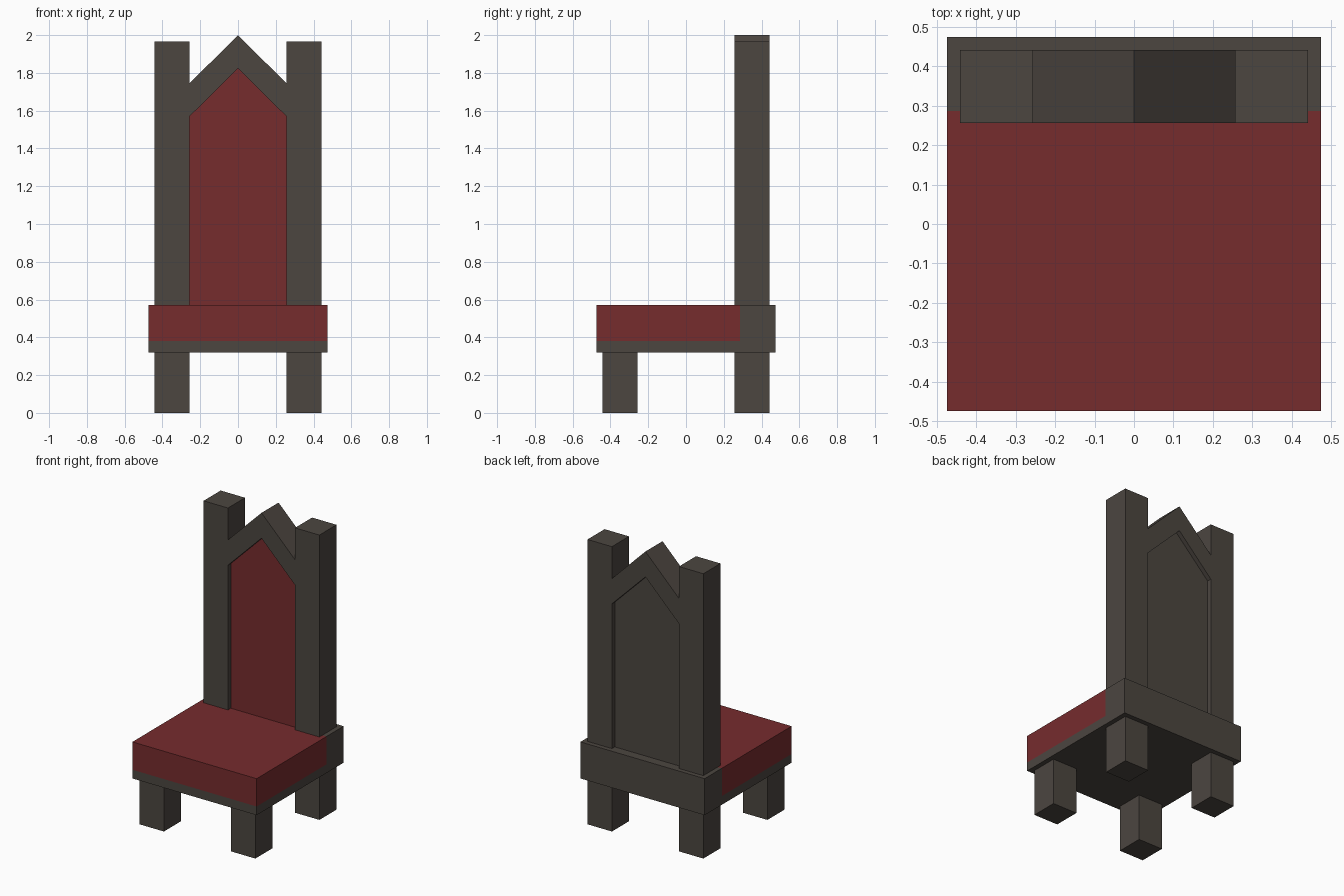
import bpy
import bmesh

cube = bpy.data.objects.get("Cube")
if cube:
    bpy.data.objects.remove(cube, do_unlink=True)


def material(name, rgb):
    mat = bpy.data.materials.new(name)
    mat.use_nodes = True
    mat.diffuse_color = (*rgb, 1)
    mat.node_tree.nodes["Principled BSDF"].inputs["Base Color"].default_value = (*rgb, 1)
    return mat


WOOD = material("dark wood", (0.072, 0.061, 0.051))
CLOTH = material("red cloth", (0.181, 0.025, 0.027))


def finish(bm, name):
    bmesh.ops.recalc_face_normals(bm, faces=bm.faces)
    mesh = bpy.data.meshes.new(name)
    bm.to_mesh(mesh)
    bm.free()
    mesh.materials.append(WOOD)
    mesh.materials.append(CLOTH)
    obj = bpy.data.objects.new(name, mesh)
    bpy.context.collection.objects.link(obj)
    return obj


def box(low, high):
    bm = bmesh.new()
    bmesh.ops.create_cube(bm, size=1)
    for v in bm.verts:
        for i in range(3):
            v.co[i] = high[i] if v.co[i] > 0 else low[i]
    return bm


def slab(outline, front, back):
    """Extrude an (x, z) outline from front to back along y."""
    bm = bmesh.new()
    face = bm.faces.new([bm.verts.new((x, front, z)) for x, z in outline])
    moved = bmesh.ops.extrude_face_region(bm, geom=[face], use_keep_orig=True)["geom"]
    for v in moved:
        if isinstance(v, bmesh.types.BMVert):
            v.co.y = back
    return bm


INNER, OUTER, EDGE = 0.256, 0.442, 0.474
SEAT_LOW, SEAT_TOP, POST_TOP = 0.32, 0.572, 1.965
CLOTH_LOW, CLOTH_BACK = 0.38, 0.287

# Legs and back posts
for side, sx in (("right", -1), ("left", 1)):
    x0, x1 = sorted((sx * INNER, sx * OUTER))
    for end, sy in (("front", -1), ("back", 1)):
        y0, y1 = sorted((sy * INNER, sy * OUTER))
        finish(box((x0, y0, 0), (x1, y1, SEAT_LOW)), f"{end}_{side}_leg")
    finish(box((x0, INNER, SEAT_TOP), (x1, OUTER, POST_TOP)), f"{side}_back_post")

# Seat, cut so that the cloth covers the upper front portion
seat = box((-EDGE, -EDGE, SEAT_LOW), (EDGE, EDGE, SEAT_TOP))
for point, normal in (((0, 0, CLOTH_LOW), (0, 0, 1)), ((0, CLOTH_BACK, 0), (0, 1, 0))):
    bmesh.ops.bisect_plane(seat, geom=seat.verts[:] + seat.edges[:] + seat.faces[:],
                           plane_co=point, plane_no=normal)
for f in seat.faces:
    c = f.calc_center_median()
    f.material_index = int(c.z > CLOTH_LOW and c.y < CLOTH_BACK)
finish(seat, "seat")

# Pointed arch between the posts
arch = [(-INNER, 1.57), (0, 1.825), (INNER, 1.57), (INNER, 1.745), (0, 2), (-INNER, 1.745)]
finish(slab(arch, INNER, OUTER), "back_arch")

# Recessed back panel with a cloth front
panel = slab([(-INNER, SEAT_TOP), (INNER, SEAT_TOP), *reversed(arch[:3])], CLOTH_BACK, 0.411)
panel.normal_update()
for f in panel.faces:
    f.material_index = int(abs(f.normal.y) > 0.9 and f.calc_center_median().y < 0.3)
finish(panel, "back_panel")
